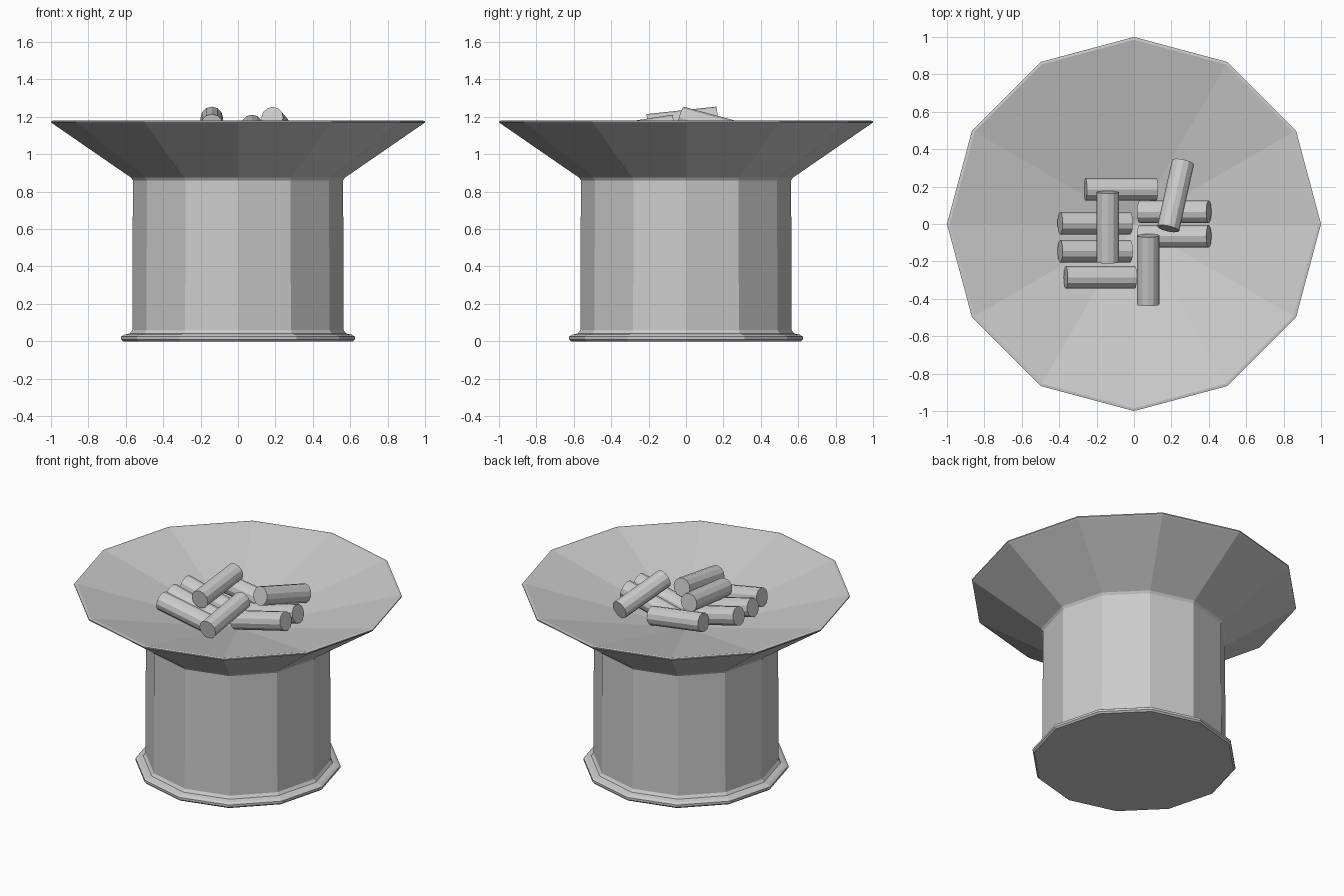
import bpy, bmesh, math
from mathutils import Vector

if "Cube" in bpy.data.objects:
    bpy.data.objects.remove(bpy.data.objects["Cube"])

SIDES = 12


def finish(name, bm):
    bmesh.ops.recalc_face_normals(bm, faces=bm.faces)
    mesh = bpy.data.meshes.new(name)
    bm.to_mesh(mesh)
    bm.free()
    obj = bpy.data.objects.new(name, mesh)
    bpy.context.collection.objects.link(obj)
    return obj


def lathe(name, profile):
    """Revolve (radius, z) points into a faceted solid closed on the axis."""
    bm = bmesh.new()
    rings = []
    for r, z in profile:
        if r == 0:
            rings.append([bm.verts.new((0, 0, z))] * SIDES)
        else:
            rings.append([bm.verts.new((r * math.cos(math.tau * i / SIDES),
                                        r * math.sin(math.tau * i / SIDES), z))
                          for i in range(SIDES)])
    for a, b in zip(rings, rings[1:]):
        for i in range(SIDES):
            j = (i + 1) % SIDES
            bm.faces.new(dict.fromkeys((a[i], a[j], b[j], b[i])))
    return finish(name, bm)


def log(name, start, end, radius=0.06):
    """Faceted cylinder between two end centres."""
    a, b = Vector(start), Vector(end)
    bm = bmesh.new()
    bmesh.ops.create_cone(bm, cap_ends=True, segments=SIDES, radius1=radius,
                          radius2=radius, depth=(b - a).length)
    obj = finish(name, bm)
    obj.location = (a + b) / 2
    obj.rotation_mode = 'QUATERNION'
    obj.rotation_quaternion = (b - a).to_track_quat('Z', 'Y')
    return obj


# Pedestal with foot lip, flared bowl and shallow conical interior
lathe("fire_bowl", [
    (0, 0), (0.615, 0), (0.625, 0.01), (0.625, 0.025), (0.608, 0.035),
    (0.578, 0.042), (0.565, 0.06), (0.562, 0.86), (0.572, 0.875),
    (0.99, 1.163), (1.0, 1.171), (1.0, 1.178), (0.985, 1.18), (0, 0.925)])

# Lower logs lean on the bowl slope, upper logs rest across them
logs = [
    ((-0.395, 0.005, 1.11), (-0.02, 0.005, 1.02)),
    ((-0.395, -0.145, 1.11), (-0.02, -0.145, 1.02)),
    ((-0.365, -0.285, 1.118), (0.005, -0.285, 1.05)),
    ((-0.26, 0.185, 1.10), (0.12, 0.185, 1.045)),
    ((0.03, 0.065, 1.01), (0.40, 0.065, 1.10)),
    ((0.03, -0.065, 1.01), (0.40, -0.065, 1.10)),
    ((-0.14, -0.205, 1.155), (-0.14, 0.17, 1.195)),
    ((0.075, -0.43, 1.095), (0.075, -0.062, 1.152)),
    ((0.183, -0.025, 1.195), (0.262, 0.33, 1.10)),
]
for n, (start, end) in enumerate(logs, 1):
    log(f"log_{n}", start, end)
